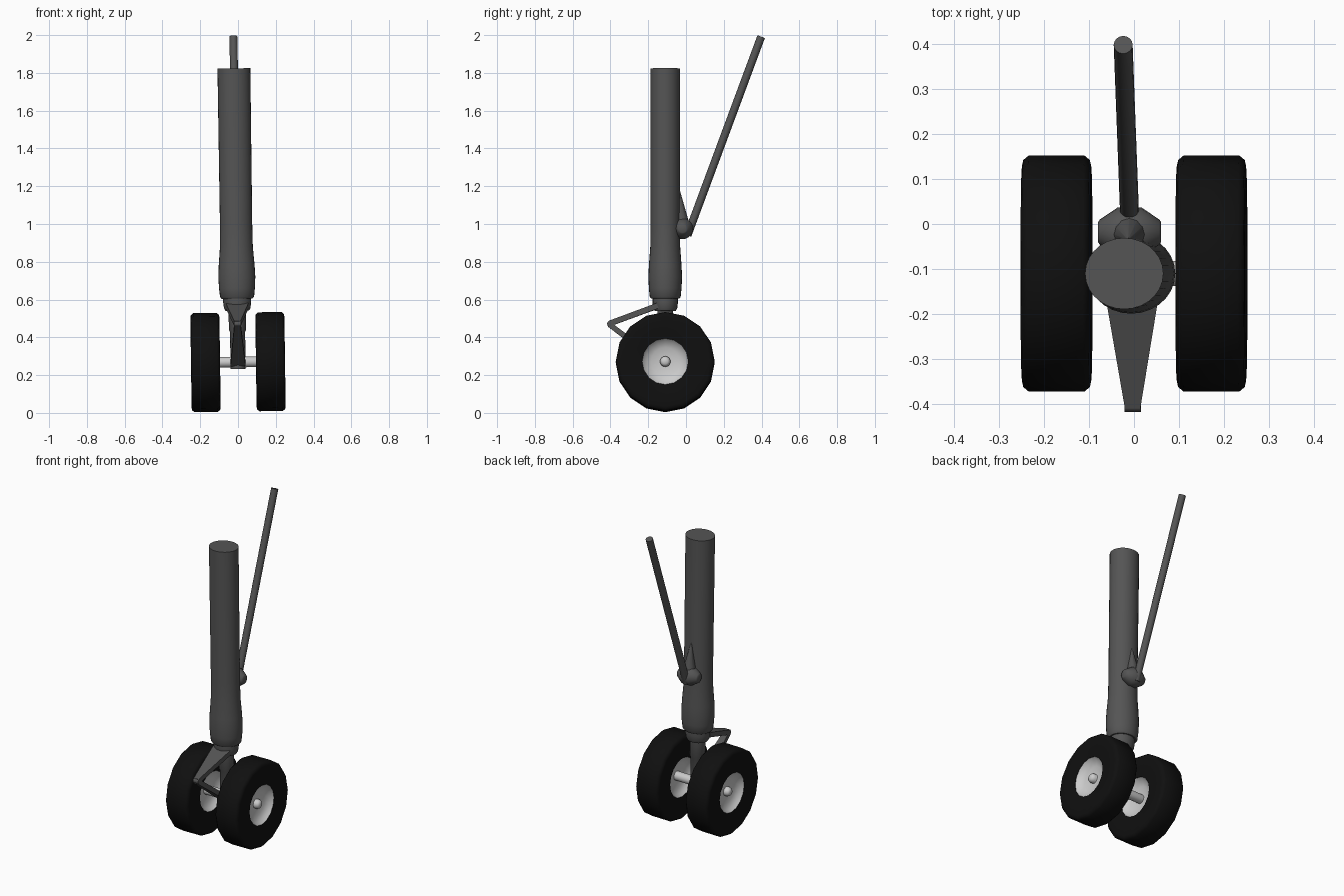
import bpy, bmesh
from math import sin, cos, pi, radians
from mathutils import Matrix, Vector

if "Cube" in bpy.data.objects:
    bpy.data.objects.remove(bpy.data.objects["Cube"])

AXLE = Vector((0, -0.11, 0.269))
# The whole gear leans slightly sideways about the axle
LEAN = (Matrix.Translation(AXLE) @ Matrix.Rotation(radians(-0.8), 4, 'Y')
        @ Matrix.Translation(-AXLE))


def material(name, value):
    m = bpy.data.materials.new(name)
    m.diffuse_color = (value, value, value, 1)
    m.use_nodes = True
    m.node_tree.nodes["Principled BSDF"].inputs["Base Color"].default_value = m.diffuse_color
    return m


STEEL = material("dark_steel", 0.09)
RUBBER = material("rubber", 0.005)
ALLOY = material("light_alloy", 0.6)


def finish(name, bm, matrix, mat, angle=35):
    bmesh.ops.recalc_face_normals(bm, faces=bm.faces)
    mesh = bpy.data.meshes.new(name)
    bm.to_mesh(mesh)
    bm.free()
    mesh.transform(LEAN @ matrix)
    mesh.materials.append(mat)
    ob = bpy.data.objects.new(name, mesh)
    bpy.context.collection.objects.link(ob)
    bpy.ops.object.select_all(action='DESELECT')
    bpy.context.view_layer.objects.active = ob
    ob.select_set(True)
    bpy.ops.object.shade_smooth_by_angle(angle=radians(angle))
    return ob


def lathe(name, profile, sides, matrix, mat, closed=False, angle=35):
    """Revolve (height, radius) points about local z."""
    bm = bmesh.new()
    rings = [[bm.verts.new((r * cos(2 * pi * i / sides), r * sin(2 * pi * i / sides), h))
              for i in range(sides)] for h, r in profile]
    pairs = list(zip(rings, rings[1:]))
    if closed:
        pairs.append((rings[-1], rings[0]))
    else:
        bm.faces.new(rings[0])
        bm.faces.new(rings[-1])
    for a, b in pairs:
        for i in range(sides):
            j = (i + 1) % sides
            bm.faces.new((a[i], a[j], b[j], b[i]))
    return finish(name, bm, matrix, mat, angle)


def between(a, b):
    a, b = Vector(a), Vector(b)
    return Matrix.Translation(a) @ (b - a).to_track_quat('Z', 'Y').to_matrix().to_4x4()


def rod(name, a, b, r, mat, sides=16):
    return lathe(name, [(0, r), ((Vector(b) - Vector(a)).length, r)], sides, between(a, b), mat)


def link(name, a, b, wide, narrow, thick):
    """Flat tapered arm in the yz plane, from wide end a to narrow end b."""
    bm = bmesh.new()
    a, b = Vector(a), Vector(b)
    d = (b - a).normalized()
    n = d.cross(Vector((1, 0, 0))) * thick / 2
    ends = [[bm.verts.new(p + Vector((sx * w, 0, 0)) + n * sn)
             for sx, sn in ((-1, -1), (1, -1), (1, 1), (-1, 1))]
            for p, w in ((a, wide), (b, narrow))]
    bm.faces.new(ends[0])
    bm.faces.new(ends[1])
    for i in range(4):
        j = (i + 1) % 4
        bm.faces.new((ends[0][i], ends[0][j], ends[1][j], ends[1][i]))
    return finish(name, bm, Matrix.Identity(4), STEEL)


# Main leg, slightly oval, with a swollen foot
leg = Matrix.Translation((0, -0.11, 0)) @ Matrix.Diagonal((1, 0.91, 1, 1))
lathe("main_leg", [(0.605, 0.082), (0.615, 0.09), (0.66, 0.095), (0.72, 0.098), (0.78, 0.095),
                   (0.88, 0.087), (1.0, 0.0855), (1.824, 0.087)], 28, leg, STEEL)

# Collar, sliding piston and axle block
lathe("collar", [(0.54, 0.062), (0.555, 0.07), (0.585, 0.074), (0.61, 0.074)], 20, leg, STEEL)
lathe("piston", [(0.232, 0.04), (0.43, 0.04), (0.44, 0.046), (0.56, 0.046)], 16, leg, STEEL)

# Torque links
link("upper_torque_link", (0, -0.15, 0.567), (0, -0.405, 0.473), 0.06, 0.017, 0.03)
link("lower_torque_link", (0, -0.13, 0.258), (0, -0.405, 0.468), 0.04, 0.017, 0.028)
rod("torque_link_pin", (-0.018, -0.402, 0.471), (0.018, -0.402, 0.471), 0.016, STEEL, 12)

# Drag strut and its mounting lug
rod("drag_strut", (0, 0.008, 0.94), (0, 0.398, 1.992), 0.021, STEEL)
to_x = Matrix.Rotation(radians(90), 4, 'Y')
lathe("strut_lug", [(-0.07, 0.022), (-0.066, 0.028), (-0.026, 0.055), (0.026, 0.055),
                    (0.066, 0.028), (0.07, 0.022)], 20,
      Matrix.Translation((0, -0.018, 0.975)) @ to_x, STEEL, angle=45)
lathe("lug_fairing", [(0, 0.042), (0.19, 0.003)], 12,
      between((0, -0.02, 0.985), (0, -0.034, 1.17)), STEEL)

# Axle with rounded ends
lathe("axle", [(-0.235, 0.014), (-0.228, 0.023), (-0.215, 0.028), (0.215, 0.028),
               (0.228, 0.023), (0.235, 0.014)], 16, Matrix.Translation(AXLE) @ to_x, ALLOY, angle=60)

# Twin wheels: tyre ring plus dished hub
half_tyre = [(0.062, 0.262), (0.074, 0.252), (0.077, 0.238), (0.077, 0.19), (0.07, 0.122)]
tyre = half_tyre + [(-h, r) for h, r in reversed(half_tyre)]
half_hub = [(0.07, 0.123), (0.05, 0.108), (0.036, 0.075), (0.03, 0.03)]
hub = [(-h, r) for h, r in reversed(half_hub)] + half_hub
for side, x in (("left", -0.172), ("right", 0.172)):
    place = Matrix.Translation(AXLE + Vector((x, 0, 0))) @ to_x
    lathe(side + "_tyre", tyre, 16, place, RUBBER, closed=True, angle=50)
    lathe(side + "_hub", hub, 16, place, ALLOY, angle=50)
